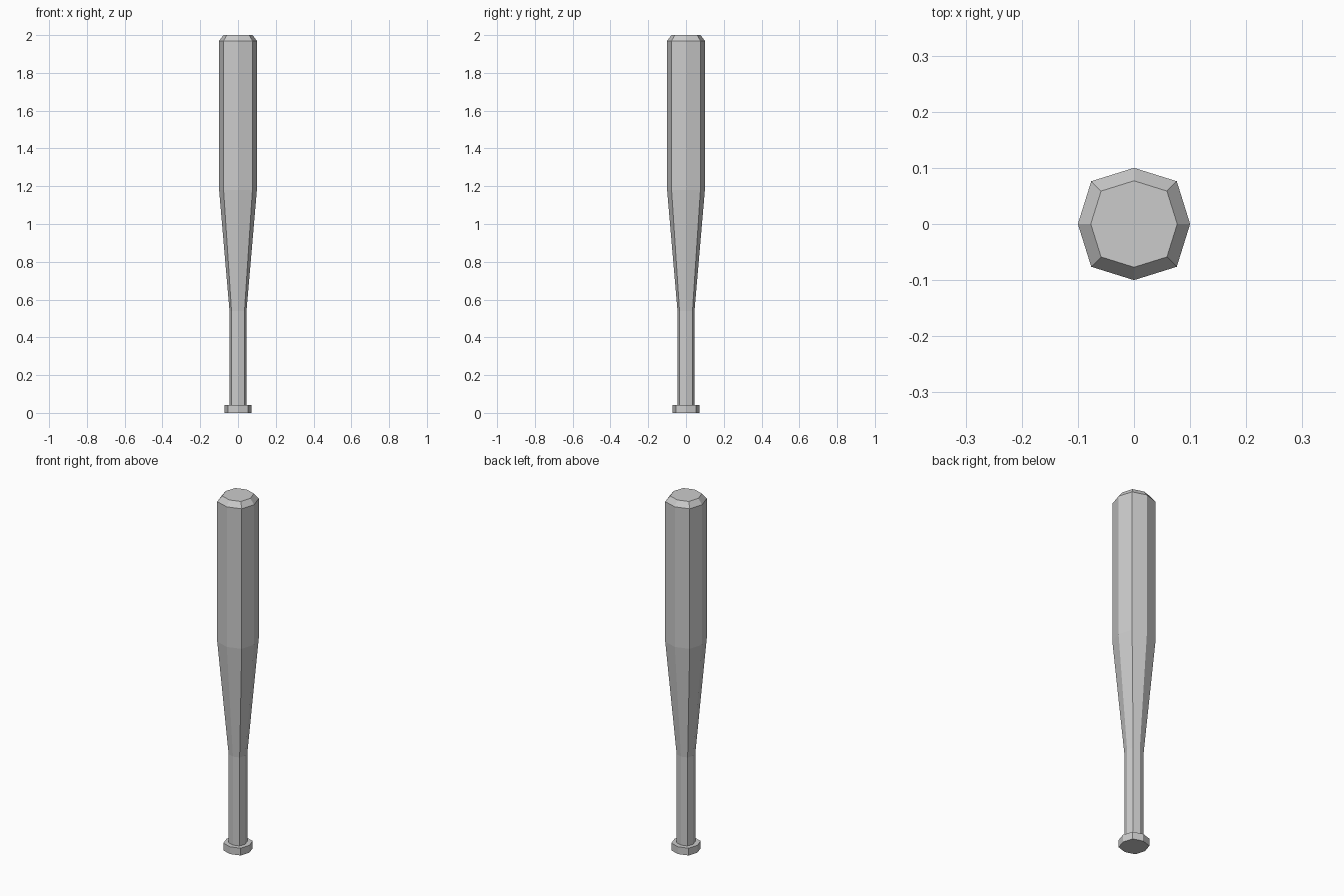
import bpy, bmesh
from math import cos, sin, pi

if "Cube" in bpy.data.objects:
    bpy.data.objects.remove(bpy.data.objects["Cube"])

SIDES = 8
# Bat profile from knob to tip: (radius, height)
PROFILE = [(0.071, 0.0), (0.071, 0.041), (0.045, 0.041), (0.045, 0.54),
           (0.1, 1.18), (0.1, 1.97), (0.077, 2.0)]


def ring(bm, radius, z):
    # Eight-sided section whose diagonal corners sit slightly further out
    verts = []
    for i in range(SIDES):
        r = radius * (1.078 if i % 2 else 1.0)
        a = 2 * pi * i / SIDES
        verts.append(bm.verts.new((r * cos(a), r * sin(a), z)))
    return verts


# Whole bat: knob, handle, taper and barrel as one lathed shell
bm = bmesh.new()
rings = [ring(bm, r, z) for r, z in PROFILE]
for low, high in zip(rings, rings[1:]):
    for i in range(SIDES):
        j = (i + 1) % SIDES
        bm.faces.new((low[i], low[j], high[j], high[i]))

# Flat end caps
bm.faces.new(rings[0][::-1])
bm.faces.new(rings[-1])
bmesh.ops.recalc_face_normals(bm, faces=bm.faces[:])

mesh = bpy.data.meshes.new("baseball_bat")
bm.to_mesh(mesh)
bm.free()
bat = bpy.data.objects.new("baseball_bat", mesh)
bpy.context.collection.objects.link(bat)
